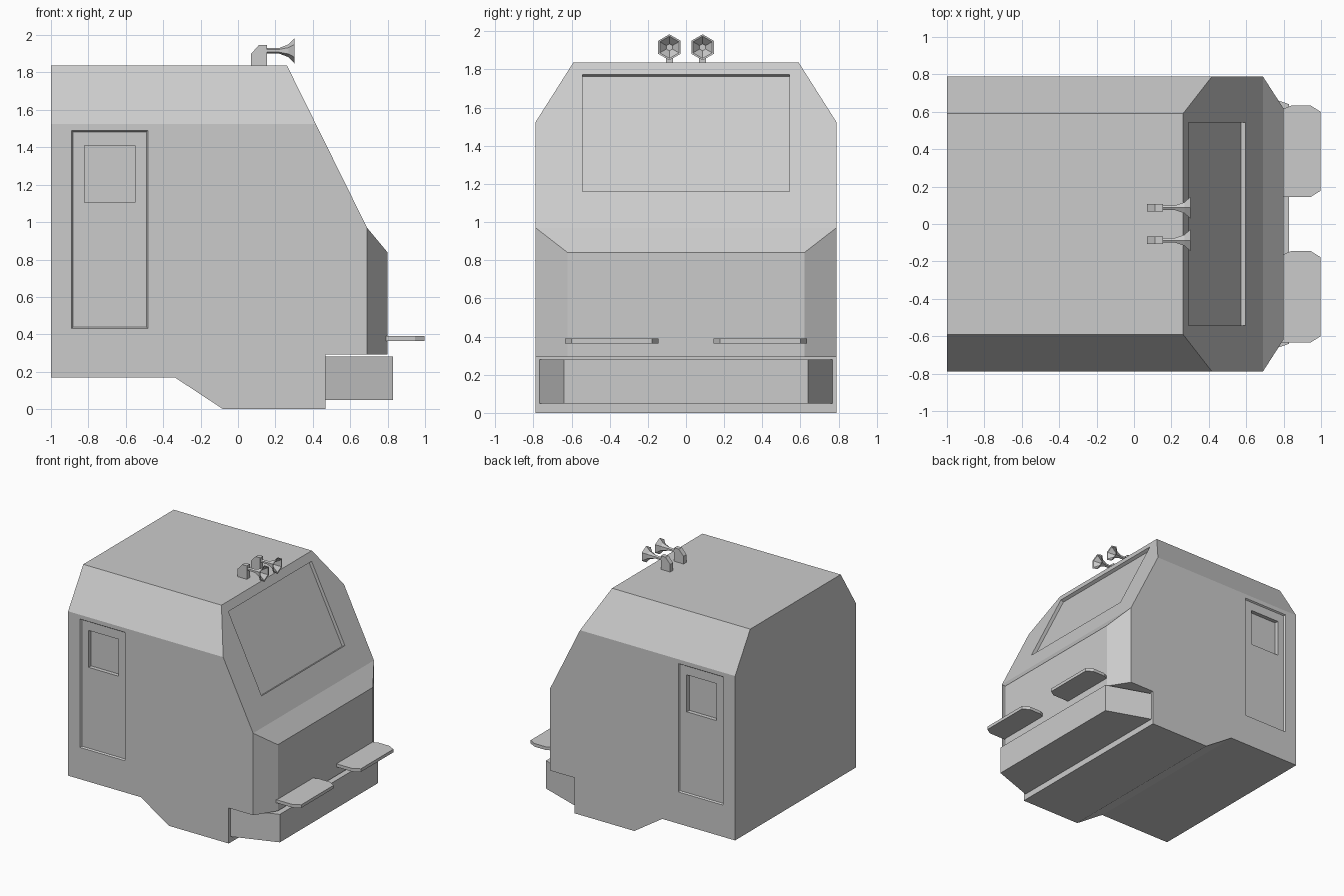
import bpy, bmesh, math
from mathutils import Vector

if "Cube" in bpy.data.objects:
    bpy.data.objects.remove(bpy.data.objects["Cube"])


def finish(name, bm):
    bmesh.ops.recalc_face_normals(bm, faces=bm.faces)
    me = bpy.data.meshes.new(name)
    bm.to_mesh(me)
    bm.free()
    ob = bpy.data.objects.new(name, me)
    bpy.context.collection.objects.link(ob)
    return ob


def loft(bm, rings):
    """Skin closed rings of equal length and cap both ends."""
    vs = [[bm.verts.new(p) for p in r] for r in rings]
    n = len(vs[0])
    for a, b in zip(vs, vs[1:]):
        for i in range(n):
            bm.faces.new((a[i], a[(i + 1) % n], b[(i + 1) % n], b[i]))
    bm.faces.new(vs[0])
    bm.faces.new(vs[-1])


def slab_y(bm, pts, y0, y1):
    loft(bm, [[(x, y, z) for x, z in pts] for y in (y0, y1)])


def slab_z(name, pts, z0, z1):
    bm = bmesh.new()
    loft(bm, [[(x, y, z) for x, y in pts] for z in (z0, z1)])
    return finish(name, bm)


def rect(x0, x1, z0, z1, g=0.0):
    return [(x0 - g, z0 - g), (x1 + g, z0 - g), (x1 + g, z1 + g), (x0 - g, z1 + g)]


def carve(target, cutter):
    cutter.hide_render = True
    mod = target.modifiers.new("carve", 'BOOLEAN')
    mod.operation = 'DIFFERENCE'
    mod.solver = 'EXACT'
    mod.object = cutter
    bpy.context.view_layer.objects.active = target
    bpy.ops.object.modifier_apply(modifier=mod.name)
    bpy.data.objects.remove(cutter)


# Cab body: side profile, then planar cuts for roof and nose chamfers
W = 0.788
bm = bmesh.new()
slab_y(bm, [(-1, .168), (-.335, .168), (-.08, 0), (.467, 0), (.467, .293), (.798, .293),
            (.798, .84), (.69, .97), (.262, 1.837), (-1, 1.837)], -W, W)
for s in (-1, 1):
    for co, no in (((0, s * .59, 1.837), (0, s * .312, .198)),
                   ((.798, s * .62, 0), (.168, s * .108, 0))):
        res = bmesh.ops.bisect_plane(bm, geom=bm.verts[:] + bm.edges[:] + bm.faces[:], dist=1e-5,
                                     plane_co=co, plane_no=Vector(no).normalized(),
                                     clear_outer=True)
        open_edges = [e for e in bm.edges if e.is_boundary]
        bmesh.ops.holes_fill(bm, edges=open_edges, sides=0)
body = finish("cab_body", bm)

# Windscreen recess, cut square to the sloping front
n = Vector((.867, 0, .428)).normalized()
lo, hi = Vector((.596, 0, 1.16)), Vector((.293, 0, 1.775))
bm = bmesh.new()
loft(bm, [[p + n * d + Vector((0, y, 0)) for p, y in
           ((lo, -.543), (lo, .543), (hi, .543), (hi, -.543))] for d in (-.028, .05)])
carve(body, finish("windscreen_cutter", bm))

# Door recess with a deeper window, on both sides
for s in (-1, 1):
    bm = bmesh.new()
    loft(bm, [[(x, s * (W + d), z) for x, z in rect(-.882, -.49, .438, 1.482, g)]
              for d, g in ((-.012, 0), (.012, .016))])
    carve(body, finish("door_cutter", bm))
    bm = bmesh.new()
    slab_y(bm, rect(-.822, -.55, 1.105, 1.41), s * (W - .045), s * (W + .05))
    carve(body, finish("window_cutter", bm))

# Front bumper with tapering ends
slab_z("bumper", [(.467, -.768), (.83, -.64), (.83, .64), (.467, .768)], .05, .281)

# Two flat front steps
for label, y in (("left", -.778), ("right", 0)):
    slab_z("front_step_" + label,
           [(px, py + y) for px, py in ((.79, .145), (.945, .145), (.998, .178), (.998, .6),
                                        (.945, .633), (.84, .633), (.79, .612))], .364, .39)

# Roof horns: bracket and hollow six-sided trumpet
for label, y in (("left", -.087), ("right", .087)):
    bm = bmesh.new()
    slab_y(bm, [(.07, 1.83), (.155, 1.83), (.155, 1.948), (.113, 1.948), (.07, 1.9)],
           y - .019, y + .019)
    finish("horn_bracket_" + label, bm)
    bm = bmesh.new()
    loft(bm, [[(x, y + r * math.sin(i * math.pi / 3), 1.916 + r * math.cos(i * math.pi / 3))
               for i in range(6)]
              for x, r in ((.15, .014), (.22, .015), (.27, .034), (.302, .068),
                           (.3, .058), (.265, .026), (.255, .018))])
    finish("horn_trumpet_" + label, bm)
